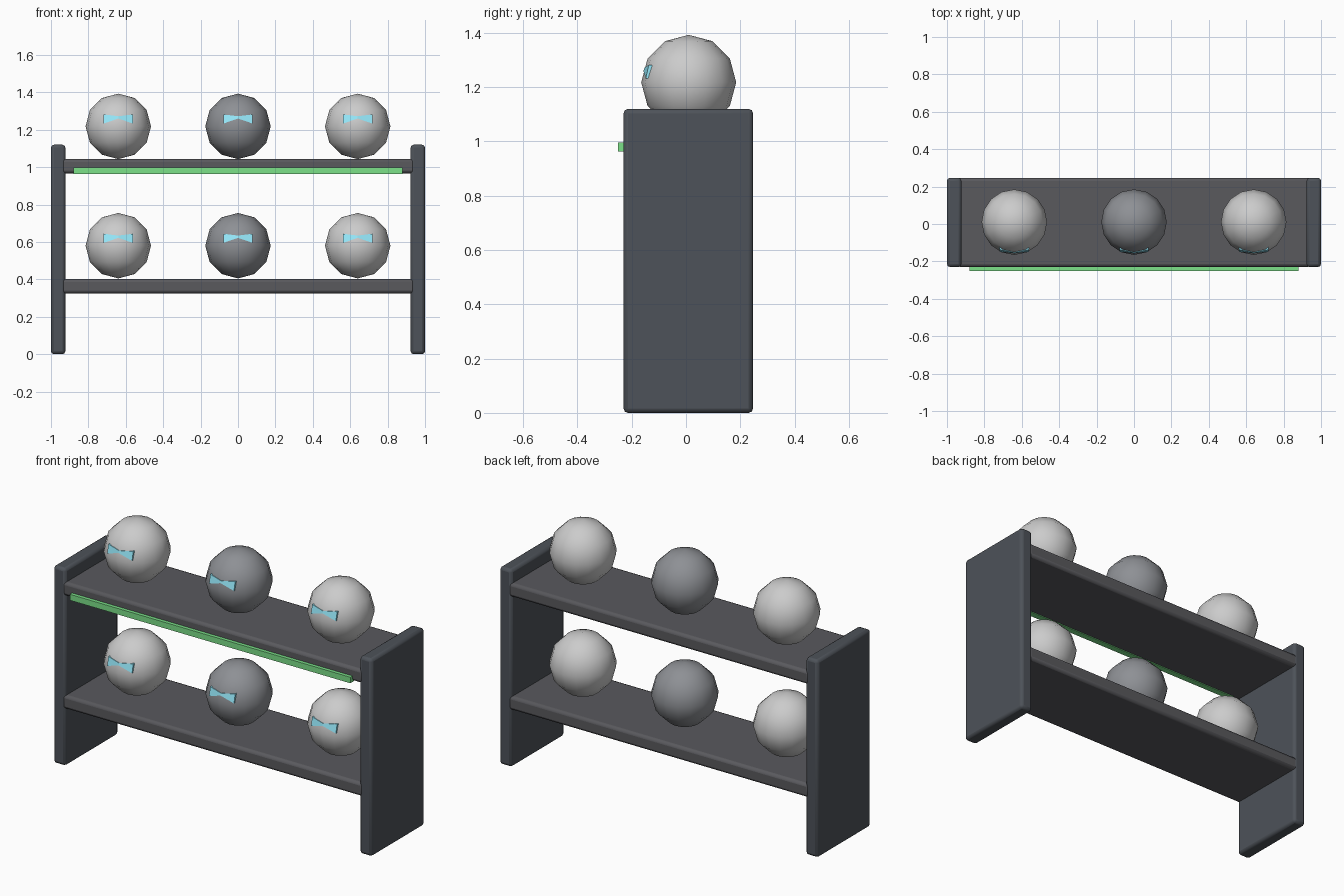
import bpy, bmesh, math

if "Cube" in bpy.data.objects:
    bpy.data.objects.remove(bpy.data.objects["Cube"])

def material(name, rgb):
    m = bpy.data.materials.new(name)
    m.diffuse_color = (*rgb, 1)
    m.use_nodes = True
    m.node_tree.nodes["Principled BSDF"].inputs["Base Color"].default_value = m.diffuse_color
    return m

FRAME = material("slate", (0.075, 0.085, 0.1))
SHELF = material("shelf_grey", (0.1, 0.1, 0.11))
GREEN = material("green", (0.2, 0.75, 0.25))
CYAN = material("cyan", (0.3, 0.8, 0.95))
LIGHT = material("light_grey", (0.6, 0.6, 0.61))
DARK = material("mid_grey", (0.27, 0.28, 0.3))

def add(name, bm, mat, loc=(0, 0, 0)):
    bmesh.ops.recalc_face_normals(bm, faces=bm.faces)
    me = bpy.data.meshes.new(name)
    bm.to_mesh(me)
    bm.free()
    me.materials.append(mat)
    ob = bpy.data.objects.new(name, me)
    ob.location = loc
    bpy.context.collection.objects.link(ob)
    return ob

def box(name, lo, hi, mat, bevel):
    bm = bmesh.new()
    bmesh.ops.create_cube(bm, size=1)
    for v in bm.verts:
        v.co = [(a + b) / 2 + c * (b - a) for a, b, c in zip(lo, hi, v.co)]
    ob = add(name, bm, mat)
    if bevel:
        mod = ob.modifiers.new("bevel", 'BEVEL')
        mod.width = bevel
        mod.segments = 2
    return ob

# Side panels and shelves
Y0, Y1 = -0.23, 0.247
for side, x in (("left", -1.0), ("right", 0.923)):
    box(side + "_panel", (x, Y0, 0), (x + 0.077, Y1, 1.12), FRAME, 0.016)
for level, z in (("lower", 0.325), ("upper", 0.967)):
    box(level + "_shelf", (-0.945, Y0, z), (0.945, Y1, z + 0.077), SHELF, 0.016)

# Green strip along the upper shelf front
box("front_strip", (-0.88, -0.25, 0.963), (0.88, -0.215, 0.997), GREEN, 0)

def ball(name, loc, mat):
    bm = bmesh.new()
    bmesh.ops.create_uvsphere(bm, u_segments=16, v_segments=6, radius=0.175)
    for f in bm.faces:
        f.smooth = True
    add(name, bm, mat, loc)

# Bow-shaped marking hugging the ball front
BOW = [(-0.078, -0.158, 0.015), (0, -0.167, 0.042), (0.078, -0.158, 0.015),
       (0.078, -0.147, 0.064), (0, -0.163, 0.054), (-0.078, -0.147, 0.064)]

def bow(name, loc):
    bm = bmesh.new()
    v = [bm.verts.new(p) for p in BOW]
    faces = [bm.faces.new((v[0], v[1], v[4], v[5])),
             bm.faces.new((v[1], v[2], v[3], v[4]))]
    ext = bmesh.ops.extrude_face_region(bm, geom=faces, use_keep_orig=True)
    for g in ext["geom"]:
        if isinstance(g, bmesh.types.BMVert):
            g.co.y += 0.04
    add(name, bm, CYAN, loc)

# Two rows of three balls
for row, z in (("lower", 0.58), ("upper", 1.218)):
    for i, x in enumerate((-0.64, 0, 0.64)):
        loc = (x, 0.01, z)
        ball(f"{row}_ball_{i + 1}", loc, DARK if i == 1 else LIGHT)
        bow(f"{row}_ball_marking_{i + 1}", loc)

# Smooth rounded edges
bpy.ops.object.select_all(action='DESELECT')
for ob in bpy.data.objects:
    if "panel" in ob.name or "shelf" in ob.name:
        ob.select_set(True)
        bpy.context.view_layer.objects.active = ob
bpy.ops.object.shade_smooth_by_angle(angle=math.radians(35))
